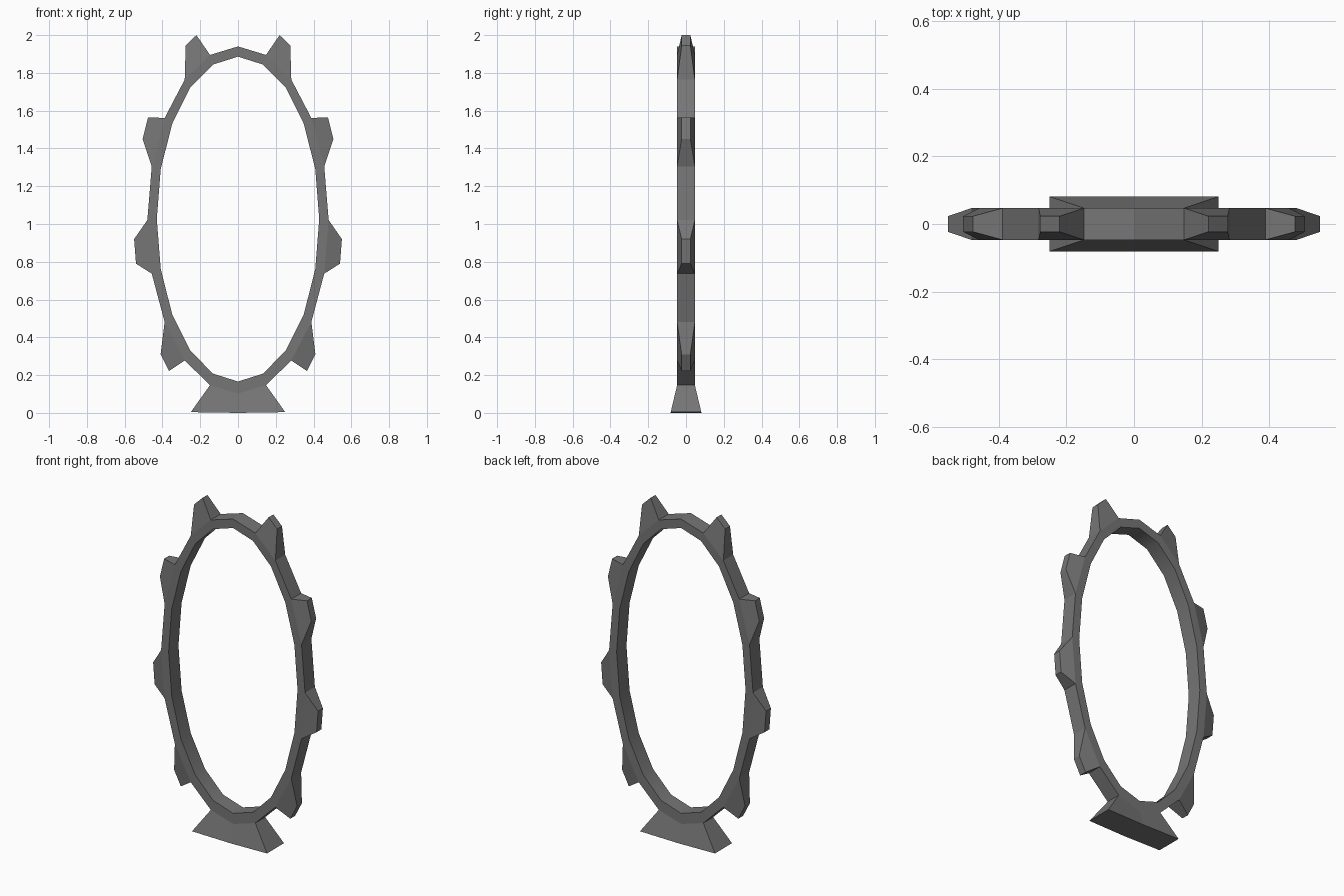
import bpy, bmesh
from math import sin, cos, pi
from mathutils import Matrix

if "Cube" in bpy.data.objects:
    bpy.data.objects.remove(bpy.data.objects["Cube"])

DEPTH = 0.047      # half thickness of the ring
TIP_DEPTH = 0.023  # half thickness at the end of each tooth

bm = bmesh.new()


def pair(x, z, d):
    """Front and back vertex at the same x, z."""
    return [bm.verts.new((x, -d, z)), bm.verts.new((x, d, z))]


def band(a, b):
    return bm.faces.new((a[0], b[0], b[1], a[1]))


# Right half of the 20-sided oval, from the top down
angles = [i * pi / 10 for i in range(11)]
inner = [pair(0.43 * sin(a), 1.026 + 0.86 * cos(a), DEPTH) for a in angles]
outer = [pair(0.48 * sin(a), 1.021 + 0.919 * cos(a), DEPTH) for a in angles]

# Outward extensions by segment: (first end, second end, half thickness)
extensions = {
    1: ((0.22, 2.0), (0.277, 1.945), TIP_DEPTH),
    3: ((0.476, 1.565), (0.505, 1.45), TIP_DEPTH),
    5: ((0.55, 0.92), (0.54, 0.79), TIP_DEPTH),
    7: ((0.41, 0.31), (0.365, 0.222), TIP_DEPTH),
    9: ((0.25, 0.004), (0.0, 0.0), 0.081),  # foot
}

for i in range(10):
    a, b, c, d = inner[i], inner[i + 1], outer[i], outer[i + 1]
    band(a, b).smooth = True  # rounded inside of the ring
    for s in (0, 1):
        bm.faces.new((a[s], b[s], d[s], c[s]))
        bm.edges.get((a[s], b[s])).smooth = False  # crisp inner rim
    if i not in extensions:
        band(c, d)
        continue
    # Tapered tooth or foot growing out of the segment
    p, q, depth = extensions[i]
    e, f = pair(*p, depth), pair(*q, depth)
    band(e, f)
    band(c, e)
    if q[0] > 0:
        band(d, f)
    for s in (0, 1):
        bm.faces.new((c[s], d[s], f[s], e[s]))

# Left half
for v in bm.verts:
    if abs(v.co.x) < 1e-5:
        v.co.x = 0
bmesh.ops.mirror(bm, geom=bm.verts[:] + bm.edges[:] + bm.faces[:],
                 matrix=Matrix.Identity(4), merge_dist=0.0001, axis='X')
bmesh.ops.remove_doubles(bm, verts=bm.verts[:], dist=0.0001)
bmesh.ops.recalc_face_normals(bm, faces=bm.faces[:])

mesh = bpy.data.meshes.new("toothed_oval_frame")
bm.to_mesh(mesh)
bm.free()

# Dark stone
stone = bpy.data.materials.new("dark_stone")
stone.diffuse_color = (0.18, 0.18, 0.18, 1)
stone.use_nodes = True
stone.node_tree.nodes["Principled BSDF"].inputs["Base Color"].default_value = stone.diffuse_color
mesh.materials.append(stone)

frame = bpy.data.objects.new("toothed_oval_frame", mesh)
bpy.context.collection.objects.link(frame)
